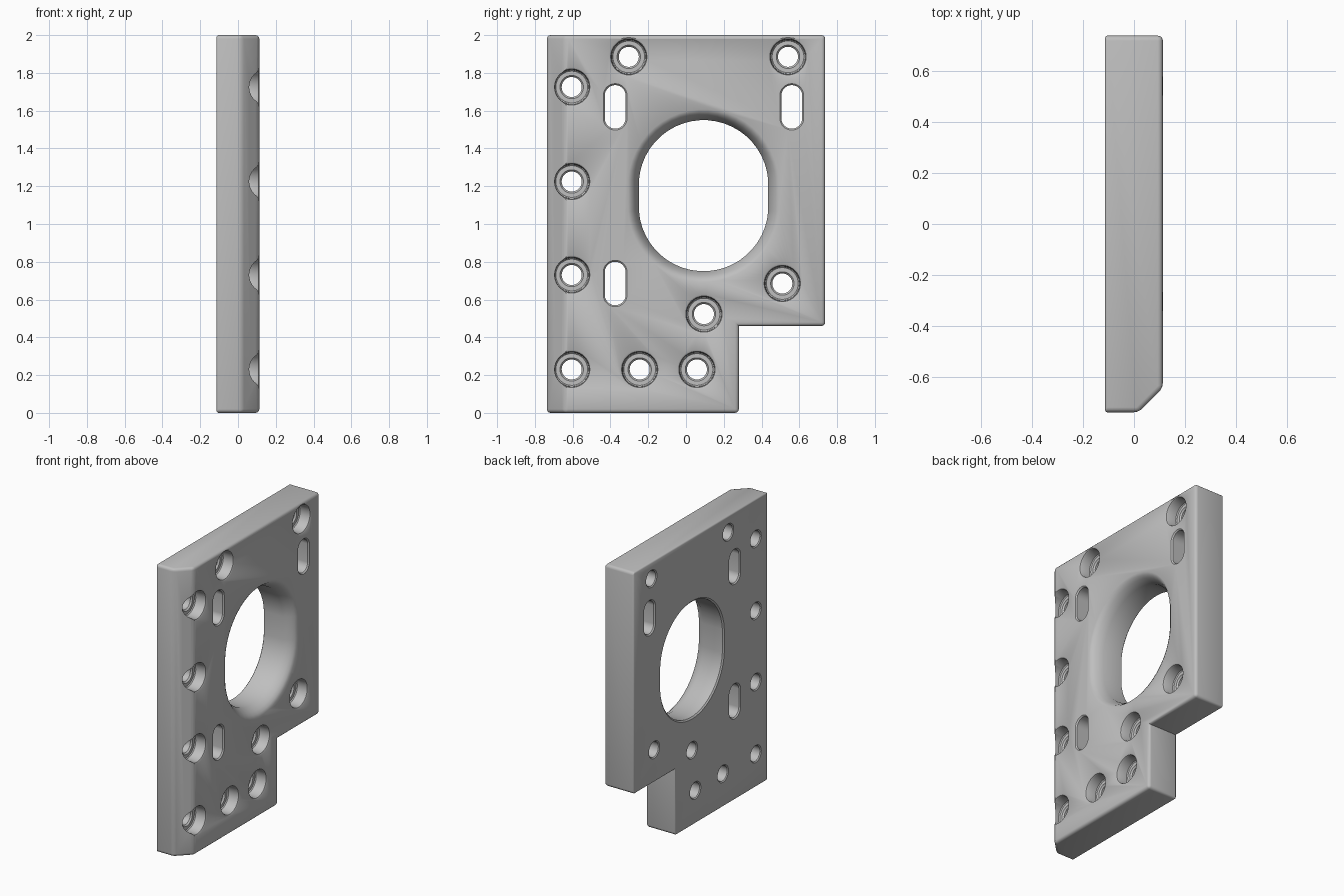
import bpy
import bmesh
import math

cube = bpy.data.objects.get("Cube")
if cube:
    bpy.data.objects.remove(cube, do_unlink=True)

HALF = 0.113          # half the plate thickness
SIDES = 48            # points around each round cutter

grey = bpy.data.materials.new("plain grey")
grey.use_nodes = True
colour = (0.52, 0.52, 0.52, 1)
grey.diffuse_color = colour
grey.node_tree.nodes["Principled BSDF"].inputs["Base Color"].default_value = colour


def finish(bm, name):
    bmesh.ops.recalc_face_normals(bm, faces=bm.faces)
    mesh = bpy.data.meshes.new(name)
    bm.to_mesh(mesh)
    bm.free()
    mesh.materials.append(grey)
    obj = bpy.data.objects.new(name, mesh)
    bpy.context.collection.objects.link(obj)
    return obj


def add_cutter(bm, y, z, profile, stretch=0.0):
    """Loft rings of (x, radius); stretch pulls the halves apart into a slot."""
    rings = []
    for x, r in profile:
        ring = []
        for i in range(SIDES):
            a = 2 * math.pi * (i + 0.5) / SIDES
            shift = math.copysign(stretch, math.sin(a))
            ring.append(bm.verts.new((x, y + r * math.cos(a), z + r * math.sin(a) + shift)))
        rings.append(ring)
    for low, high in zip(rings, rings[1:]):
        for i in range(SIDES):
            j = (i + 1) % SIDES
            bm.faces.new((low[i], low[j], high[j], high[i]))
    bm.faces.new(rings[0])
    bm.faces.new(rings[-1])


# Plate: L-shaped outline extruded through its thickness
bm = bmesh.new()
outline = [(-0.737, 0), (0.28, 0), (0.28, 0.46), (0.737, 0.46), (0.737, 2), (-0.737, 2)]
base = bm.faces.new([bm.verts.new((-HALF, y, z)) for y, z in outline])
grown = bmesh.ops.extrude_face_region(bm, geom=[base])["geom"]
bmesh.ops.translate(bm, vec=(2 * HALF, 0, 0),
                    verts=[v for v in grown if isinstance(v, bmesh.types.BMVert)])
bmesh.ops.recalc_face_normals(bm, faces=bm.faces)

# Broad chamfer along the front edge
front_edge = [e for e in bm.edges if all(v.co.x > 0 and v.co.y < -0.7 for v in e.verts)]
bmesh.ops.bevel(bm, geom=front_edge, offset=0.095, segments=1, affect='EDGES')

# Soft edges, finer on the back face, notch corner left sharp
weight = bm.edges.layers.float.new("bevel_weight_edge")
for e in bm.edges:
    on_back = all(v.co.x < -0.1 for v in e.verts)
    in_notch = all(abs(v.co.y - 0.28) < 0.01 and abs(v.co.z - 0.46) < 0.01 for v in e.verts)
    e[weight] = 0 if in_notch else 0.5 if on_back else 1
plate = finish(bm, "mounting_plate")
soft = plate.modifiers.new("soft edges", 'BEVEL')
soft.limit_method = 'WEIGHT'
soft.width = 0.02
soft.segments = 3

# Cutters: large opening, slots and counterbored screw holes
cut = bmesh.new()
opening = [(-0.15, 0.353), (-HALF, 0.353), (-0.105, 0.343), (0.04, 0.343),
           (0.085, 0.368), (0.103, 0.382), (HALF, 0.4), (0.15, 0.4)]
add_cutter(cut, 0.093, 1.15, opening, 0.057)

slot = [(-0.15, 0.063), (-HALF, 0.063), (-0.105, 0.055), (0.105, 0.055),
        (HALF, 0.063), (0.15, 0.063)]
for y, z in [(-0.375, 1.62), (-0.375, 0.685), (0.56, 1.62)]:
    add_cutter(cut, y, z, slot, 0.06)

screw = [(-0.15, 0.06), (-HALF, 0.06), (-0.107, 0.053), (0.02, 0.053), (0.03, 0.062),
         (0.03, 0.084), (0.036, 0.09), (0.1, 0.092), (0.108, 0.096),
         (HALF, 0.105), (0.15, 0.105)]
holes = [(-0.605, z) for z in (0.23, 0.73, 1.225, 1.725)]
holes += [(-0.303, 1.885), (0.54, 1.885), (0.51, 0.685), (0.095, 0.523),
          (-0.245, 0.23), (0.058, 0.23)]
for y, z in holes:
    add_cutter(cut, y, z, screw)
cutter = finish(cut, "hole_cutters")

drill = plate.modifiers.new("holes", 'BOOLEAN')
drill.operation = 'DIFFERENCE'
drill.solver = 'EXACT'
drill.object = cutter

# Apply the modifiers, drop the helper and smooth the rounded surfaces
bpy.ops.object.select_all(action='DESELECT')
plate.select_set(True)
bpy.context.view_layer.objects.active = plate
for name in ("soft edges", "holes"):
    bpy.ops.object.modifier_apply(modifier=name)
bpy.data.objects.remove(cutter, do_unlink=True)
bpy.ops.object.shade_smooth_by_angle(angle=math.radians(32))
